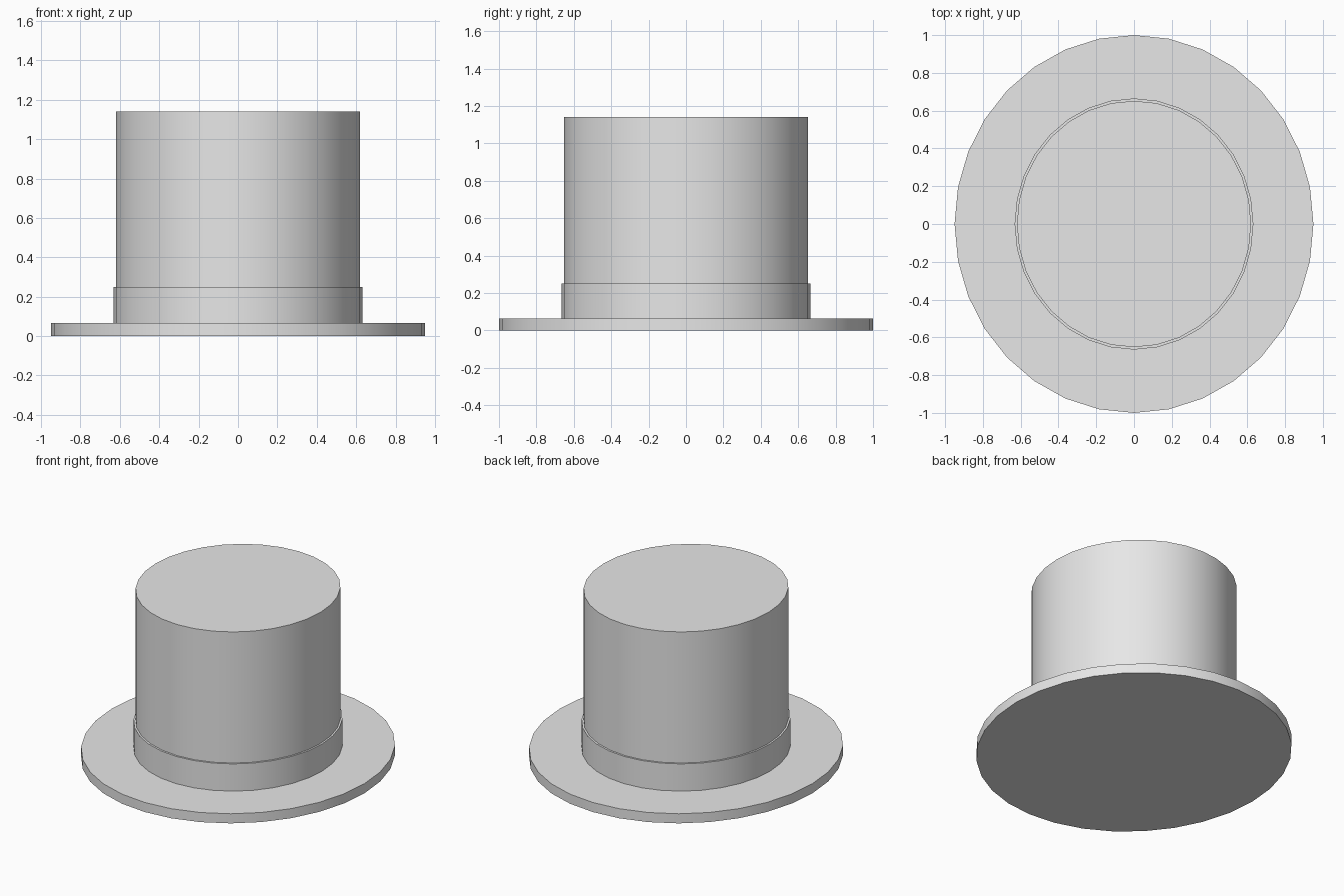
import bpy
import math

cube = bpy.data.objects.get("Cube")
if cube:
    bpy.data.objects.remove(cube, do_unlink=True)

# Single pale grey felt
grey = bpy.data.materials.new("pale_grey")
grey.use_nodes = True
colour = (0.8, 0.8, 0.8, 1)
grey.diffuse_color = colour
grey.node_tree.nodes["Principled BSDF"].inputs["Base Color"].default_value = colour


def oval_disc(name, rx, ry, z0, z1):
    """Upright oval cylinder from z0 to z1."""
    bpy.ops.mesh.primitive_cylinder_add(
        vertices=32, radius=1, depth=1, location=(0, 0, (z0 + z1) / 2))
    ob = bpy.context.object
    ob.name = name
    ob.scale = (rx, ry, z1 - z0)
    bpy.ops.object.transform_apply(location=False, rotation=False, scale=True)
    ob.data.materials.append(grey)
    bpy.ops.object.shade_smooth_by_angle(angle=math.radians(30))
    return ob


# Brim, ribbon band and crown
oval_disc("brim", 0.95, 1.0, 0, 0.065)
oval_disc("band", 0.632, 0.665, 0.065, 0.25)
oval_disc("crown", 0.62, 0.652, 0.065, 1.14)
